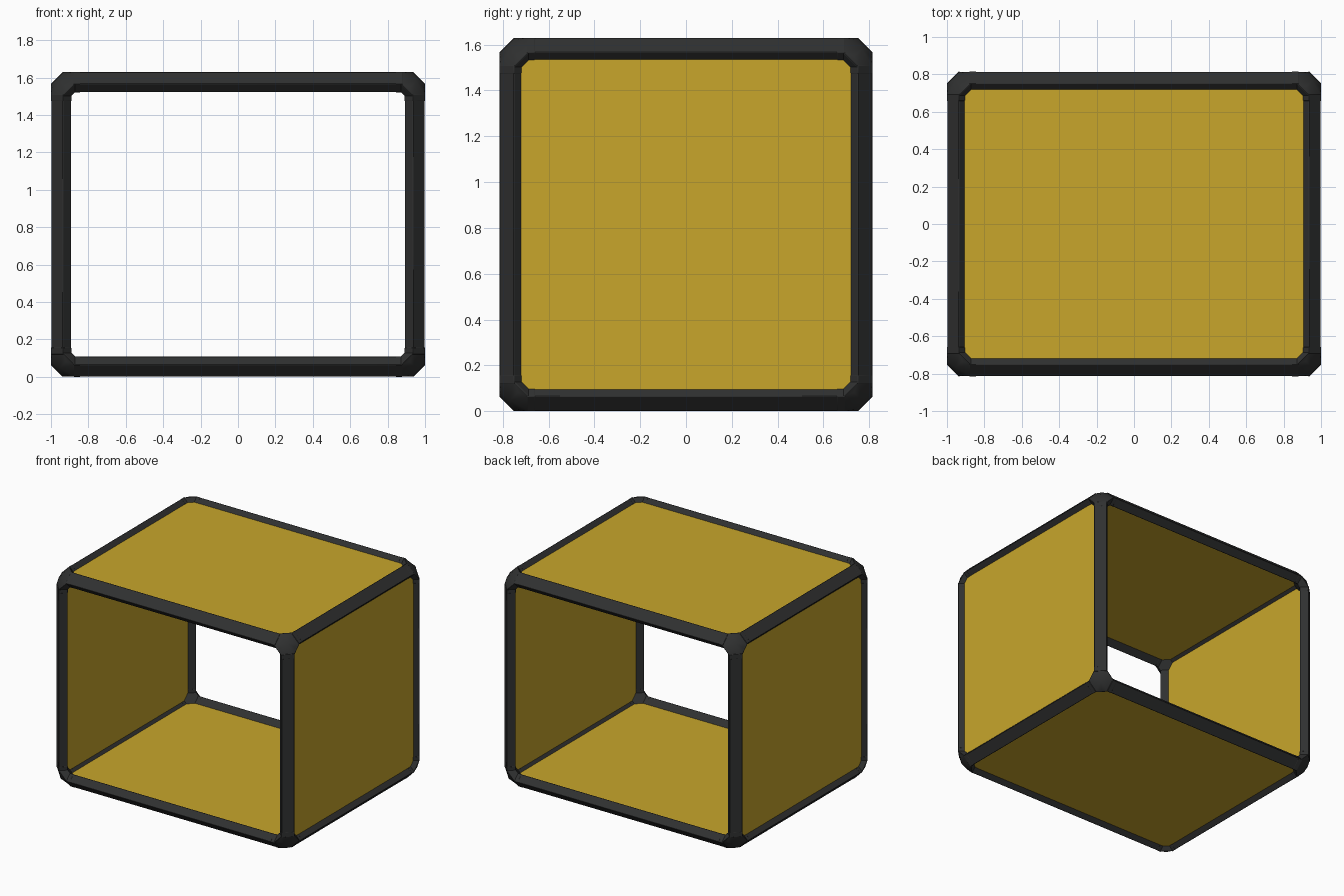
import bpy
import bmesh
from itertools import product
from mathutils import Vector

if "Cube" in bpy.data.objects:
    bpy.data.objects.remove(bpy.data.objects["Cube"])

HALF = Vector((1.0, 0.815, 0.815))
CENTRE = Vector((0, 0, 0.815))
SEAM = 0.157          # where the corner pieces meet the bars
# Bar section: a rectangle turned 45 degrees, measured in from the box faces
SECTION = [(0.0, 0.064), (0.064, 0.0), (0.109, 0.045), (0.045, 0.109)]


def material(name, rgb):
    mat = bpy.data.materials.new(name)
    mat.use_nodes = True
    mat.diffuse_color = (*rgb, 1)
    bsdf = mat.node_tree.nodes["Principled BSDF"]
    bsdf.inputs["Base Color"].default_value = (*rgb, 1)
    bsdf.inputs["Roughness"].default_value = 0.6
    return mat


BLACK = material("charcoal black", (0.029, 0.030, 0.030))
YELLOW = material("mustard yellow", (0.578, 0.381, 0.024))


def place(inset, signs):
    """Turn distances in from three box faces into a world position."""
    return CENTRE + Vector([s * (h - d) for s, h, d in zip(signs, HALF, inset)])


def hull(bm, points):
    verts = [bm.verts.new(p) for p in points]
    result = bmesh.ops.convex_hull(bm, input=verts)
    loose = [v for v in result["geom_interior"] if isinstance(v, bmesh.types.BMVert)]
    bmesh.ops.delete(bm, geom=loose, context="VERTS")


def finish(name, bm, mat, bevel):
    bmesh.ops.dissolve_limit(bm, angle_limit=0.01, verts=bm.verts, edges=bm.edges)
    bmesh.ops.recalc_face_normals(bm, faces=bm.faces)
    mesh = bpy.data.meshes.new(name)
    bm.to_mesh(mesh)
    bm.free()
    mesh.materials.append(mat)
    obj = bpy.data.objects.new(name, mesh)
    bpy.context.collection.objects.link(obj)
    mod = obj.modifiers.new("soft edges", "BEVEL")
    mod.width = bevel
    mod.segments = 2
    mod.limit_method = "ANGLE"
    bpy.ops.object.select_all(action="DESELECT")
    obj.select_set(True)
    bpy.context.view_layer.objects.active = obj
    bpy.ops.object.shade_smooth_by_angle(angle=0.6)
    return obj


def ring(axis, along, grow=0.0):
    """Bar section at a distance along an axis, as inset triples."""
    out = []
    for u, v in SECTION:
        p = [0.0, 0.0, 0.0]
        p[axis] = along
        p[(axis + 1) % 3] = u + (u - 0.0545) * grow
        p[(axis + 2) % 3] = v + (v - 0.0545) * grow
        out.append(p)
    return out


SIDE = {-1: "right", 1: "left"}
DEPTH = {-1: "front", 1: "back"}
LEVEL = {-1: "bottom", 1: "top"}
WORDS = (SIDE, DEPTH, LEVEL)

# Twelve frame bars
for axis in range(3):
    b, c = (axis + 1) % 3, (axis + 2) % 3
    for sb, sc in product((-1, 1), repeat=2):
        bm = bmesh.new()
        points = []
        for end in (-1, 1):
            signs = [0, 0, 0]
            signs[axis], signs[b], signs[c] = end, sb, sc
            points += [place(p, signs) for p in ring(axis, SEAM - 0.01)]
        hull(bm, points)
        words = {b: WORDS[b][sb], c: WORDS[c][sc]}
        label = "_".join(words[i] for i in sorted(words, reverse=True))
        finish(label + "_bar", bm, BLACK, 0.004)

# Eight three-way corner pieces: a rounded knuckle with three short sleeves
for signs in product((-1, 1), repeat=3):
    bm = bmesh.new()
    knuckle = [(0.047,) * 3]
    for axis in range(3):
        knuckle += ring(axis, 0.13)
        bulge = [0.082] * 3
        bulge[axis] = 0.006
        knuckle.append(bulge)
    hull(bm, [place(p, signs) for p in knuckle])
    for axis in range(3):
        sleeve = ring(axis, 0.12, 0.02) + ring(axis, SEAM, 0.02)
        hull(bm, [place(p, signs) for p in sleeve])
    label = "_".join((LEVEL[signs[2]], DEPTH[signs[1]], SIDE[signs[0]]))
    finish(label + "_corner", bm, BLACK, 0.003)

# Four flat panels; the front and back stay open
for axis, sign in product((0, 2), (-1, 1)):
    bm = bmesh.new()
    points = []
    for depth, s1, s2 in product((0.031, 0.068), (-1, 1), (-1, 1)):
        inset, signs = [0.085] * 3, [s1, s1, s1]
        inset[axis], signs[axis] = depth, sign
        signs[1] = s2
        points.append(place(inset, signs))
    hull(bm, points)
    finish(WORDS[axis][sign] + "_panel", bm, YELLOW, 0.002)
